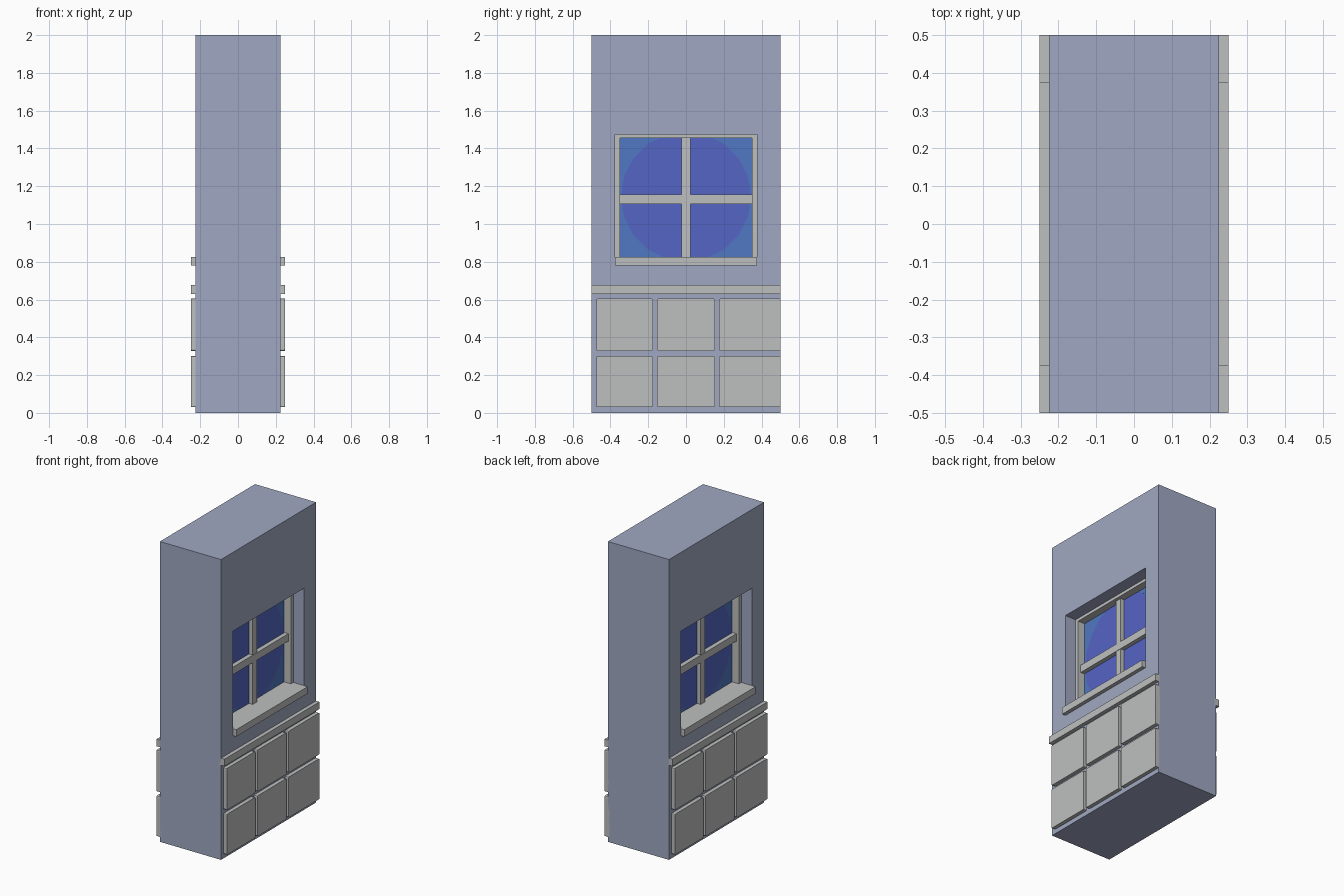
import bpy, bmesh, math
from mathutils import Matrix

if "Cube" in bpy.data.objects:
    bpy.data.objects.remove(bpy.data.objects["Cube"], do_unlink=True)


def lin(c):
    return c / 12.92 if c <= 0.04045 else ((c + 0.055) / 1.055) ** 2.4


def material(name, r, g, b):
    m = bpy.data.materials.new(name)
    col = (lin(r / 255), lin(g / 255), lin(b / 255), 1)
    m.diffuse_color = col
    m.use_nodes = True
    m.node_tree.nodes["Principled BSDF"].inputs["Base Color"].default_value = col
    return m


WALL = material("wall_blue_grey", 160, 169, 194)
TRIM = material("trim_grey", 190, 191, 191)
GLASS = material("glass_blue", 80, 120, 194)
TINT = material("glass_violet", 85, 101, 196)


def finish(bm, name, mat, side):
    # side -1 turns the part half a turn about z, onto the opposite face
    if side < 0:
        bmesh.ops.rotate(bm, verts=bm.verts, matrix=Matrix.Rotation(math.pi, 3, 'Z'))
    bmesh.ops.recalc_face_normals(bm, faces=bm.faces)
    me = bpy.data.meshes.new(name)
    bm.to_mesh(me)
    bm.free()
    me.materials.append(mat)
    ob = bpy.data.objects.new(name, me)
    bpy.context.collection.objects.link(ob)
    return ob


def box(name, x, y, z, mat, side=1, corner=0):
    bm = bmesh.new()
    bmesh.ops.create_cube(bm, size=1)
    for v in bm.verts:
        v.co = [(a + b) / 2 + c * (b - a) for (a, b), c in zip((x, y, z), v.co)]
    if corner:
        edges = [e for e in bm.edges if abs(e.verts[0].co.x - e.verts[1].co.x) > 1e-4]
        bmesh.ops.bevel(bm, geom=edges, offset=corner, segments=2, profile=0.5, affect='EDGES')
    return finish(bm, name, mat, side)


# Wall block with a window recess cut in each broad face
FACE, PANE, OUT = 0.225, 0.095, 0.25
wall = box("wall", (-FACE, FACE), (-0.5, 0.5), (0, 2), WALL)
for side in (1, -1):
    cutter = box("window_cutter", (PANE - 0.005, 0.4), (-0.375, 0.375), (0.80, 1.475), WALL, side)
    cutter.hide_render = True
    mod = wall.modifiers.new("window_recess", 'BOOLEAN')
    mod.operation = 'DIFFERENCE'
    mod.solver = 'EXACT'
    mod.object = cutter
    bpy.context.view_layer.objects.active = wall
    bpy.ops.object.modifier_apply(modifier=mod.name)
    bpy.data.objects.remove(cutter, do_unlink=True)

for side, tag in ((1, "left"), (-1, "right")):
    # Glass pane with its round violet tint
    box(f"glass_{tag}", (PANE - 0.005, PANE), (-0.375, 0.375), (0.80, 1.475), GLASS, side)
    bm = bmesh.new()
    bmesh.ops.create_cone(bm, cap_ends=True, segments=20, radius1=0.345, radius2=0.345, depth=0.004,
                          matrix=Matrix.Translation((PANE, 0, 1.145)) @ Matrix.Rotation(math.pi / 2, 4, 'Y'))
    finish(bm, f"glass_tint_{tag}", TINT, side)

    # Window frame, bars and sill
    depth = (PANE - 0.003, 0.145)
    box(f"frame_jamb_a_{tag}", depth, (-0.375, -0.35), (0.82, 1.475), TRIM, side)
    box(f"frame_jamb_b_{tag}", depth, (0.35, 0.375), (0.82, 1.475), TRIM, side)
    box(f"frame_head_{tag}", depth, (-0.35, 0.35), (1.455, 1.475), TRIM, side)
    box(f"upright_bar_{tag}", (PANE, 0.124), (-0.023, 0.023), (0.82, 1.455), TRIM, side)
    box(f"cross_bar_{tag}", (PANE, 0.126), (-0.35, 0.35), (1.105, 1.155), TRIM, side)
    box(f"sill_{tag}", (PANE - 0.003, OUT), (-0.375, 0.375), (0.78, 0.826), TRIM, side)

    # Rail and the six raised panels beneath it
    box(f"rail_{tag}", (FACE - 0.01, OUT), (-0.5, 0.5), (0.63, 0.677), TRIM, side)
    for row, z in enumerate(((0.03, 0.3), (0.328, 0.605))):
        for col, y in enumerate(((-0.475, -0.175), (-0.153, 0.153), (0.175, 0.5))):
            box(f"panel_{tag}_{row}_{col}", (FACE - 0.01, OUT), y, z, TRIM, side, 0.007)
